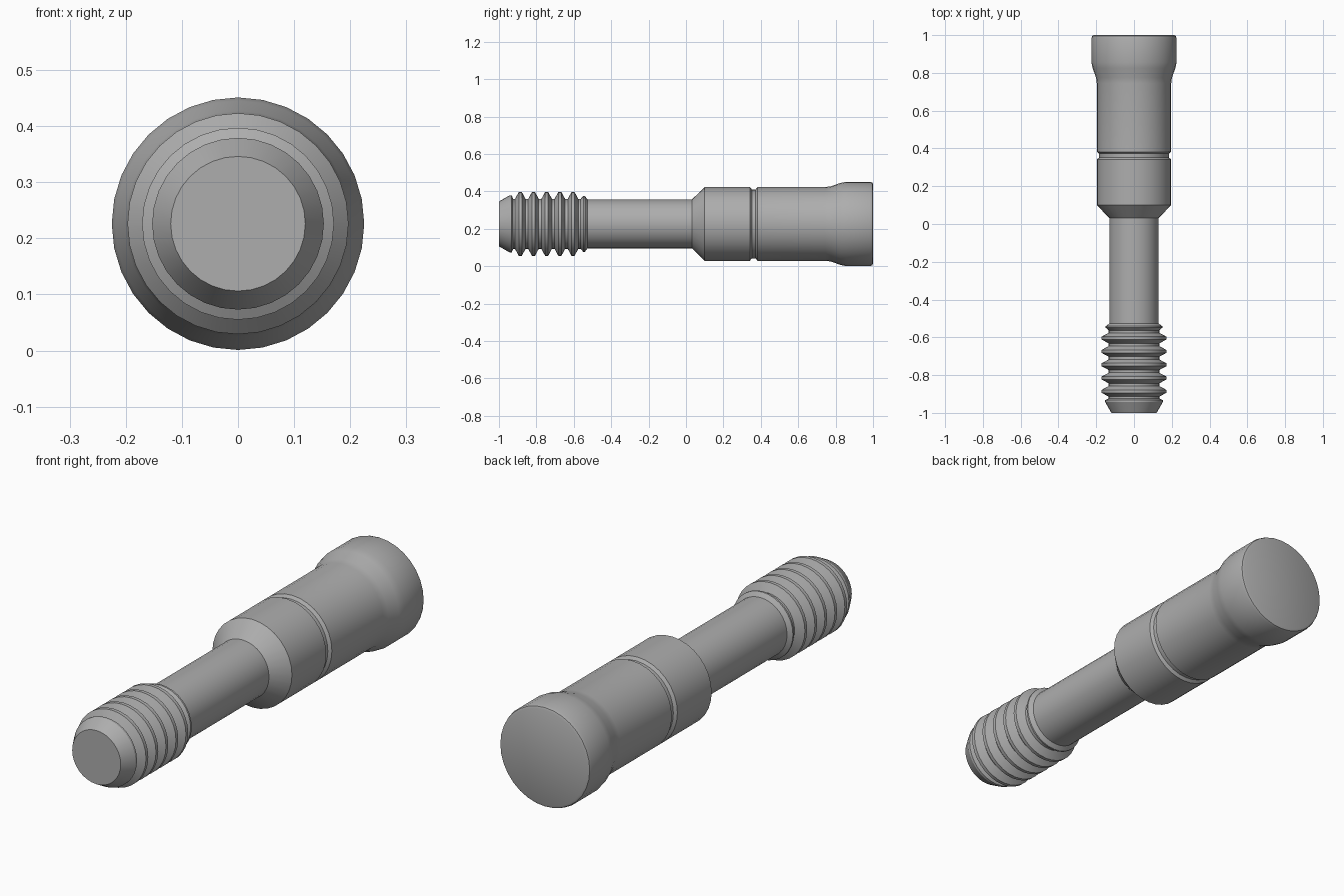
import bpy, bmesh, math

cube = bpy.data.objects.get("Cube")
if cube:
    bpy.data.objects.remove(cube, do_unlink=True)

SIDES = 32
AXIS_Z = 0.226

metal = bpy.data.materials.new("plain grey metal")
metal.use_nodes = True
grey = (0.42, 0.42, 0.42, 1)
metal.diffuse_color = grey
metal.node_tree.nodes["Principled BSDF"].inputs["Base Color"].default_value = grey


def lathe(name, profile):
    """Turn (y, radius) points around the lengthwise axis, with capped ends."""
    bm = bmesh.new()
    rings = []
    for y, r in profile:
        ring = []
        for i in range(SIDES):
            a = 2 * math.pi * i / SIDES
            ring.append(bm.verts.new((r * math.sin(a), y, AXIS_Z + r * math.cos(a))))
        rings.append(ring)
    for a, b in zip(rings, rings[1:]):
        for i in range(SIDES):
            j = (i + 1) % SIDES
            bm.faces.new((a[i], a[j], b[j], b[i]))
    bm.faces.new(rings[0])
    bm.faces.new(rings[-1])
    bmesh.ops.recalc_face_normals(bm, faces=bm.faces)
    mesh = bpy.data.meshes.new(name)
    bm.to_mesh(mesh)
    bm.free()
    mesh.materials.append(metal)
    obj = bpy.data.objects.new(name, mesh)
    bpy.context.collection.objects.link(obj)
    bpy.ops.object.select_all(action="DESELECT")
    obj.select_set(True)
    bpy.context.view_layer.objects.active = obj
    bpy.ops.object.shade_smooth_by_angle(angle=math.radians(25))
    return obj


# Chamfered nose, ringed thread and plain shank
root, crest, pitch = 0.134, 0.171, 0.0705
profile = [(-1, 0.12), (-0.942, 0.153), (-0.932, 0.153), (-0.924, root)]
for k in range(5):
    y = -0.886 + pitch * k
    profile += [(y - 0.028, root), (y - 0.008, crest), (y + 0.008, crest), (y + 0.028, root)]
profile += [(-0.563, root), (-0.549, 0.15), (-0.541, 0.15), (-0.527, 0.131), (0.04, 0.131)]
lathe("threaded_shank", profile)

# Sleeve with tapered shoulder, narrow groove and flared end
lathe("flared_sleeve", [
    (0.032, 0.131), (0.1, 0.197), (0.342, 0.197), (0.352, 0.184),
    (0.372, 0.184), (0.382, 0.197), (0.745, 0.197), (0.775, 0.201),
    (0.825, 0.219), (0.855, 0.225), (0.985, 0.225), (0.996, 0.221), (1, 0.212)])
